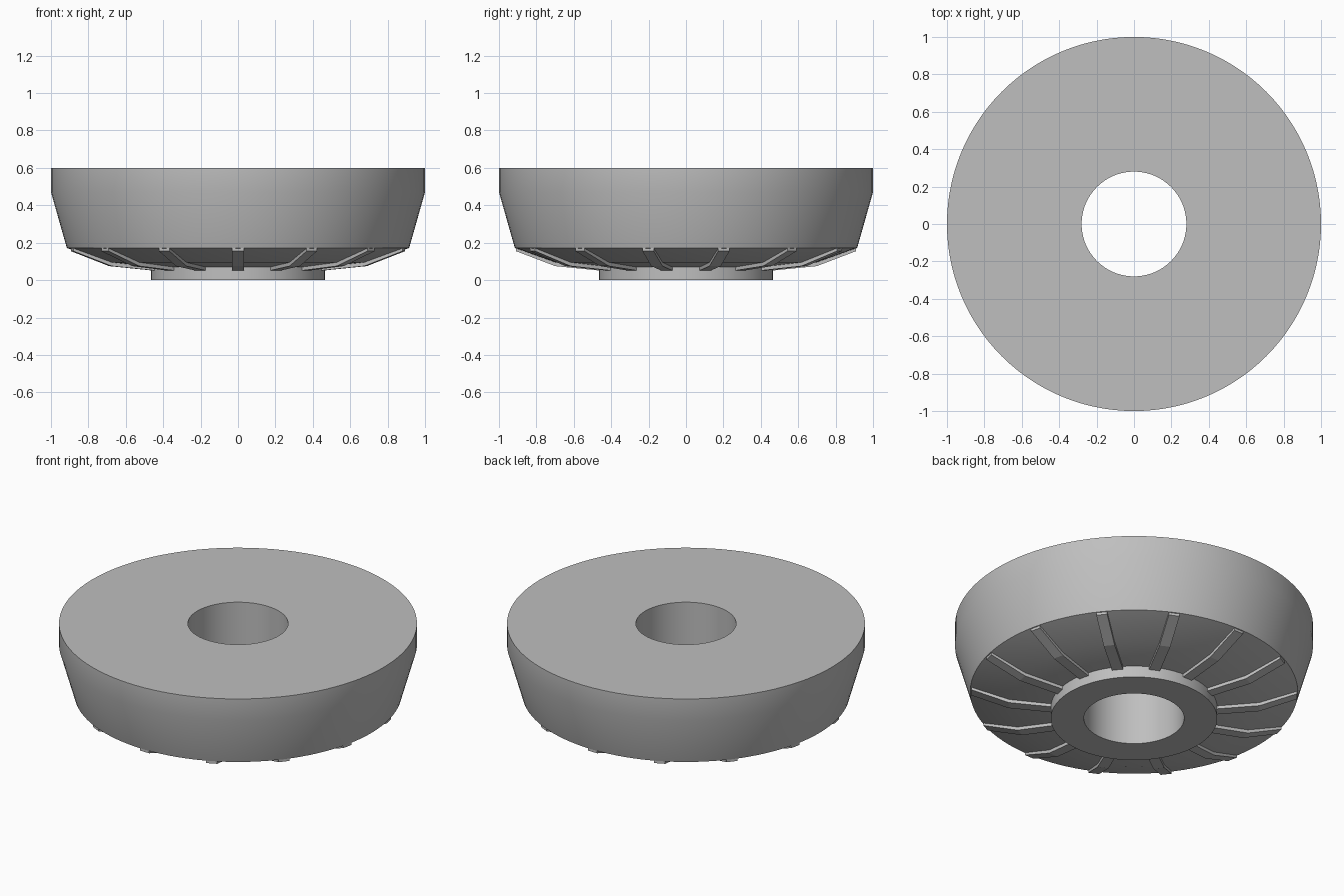
import bpy, bmesh, math
from mathutils import Matrix, Vector

cube = bpy.data.objects.get("Cube")
if cube:
    bpy.data.objects.remove(cube, do_unlink=True)

SEGMENTS = 112
RIBS = 14

grey = bpy.data.materials.new("plain grey")
grey.use_nodes = True
grey.diffuse_color = (0.52, 0.52, 0.52, 1)
grey.node_tree.nodes["Principled BSDF"].inputs["Base Color"].default_value = grey.diffuse_color


def make_object(name, bm, smooth_angle):
    bmesh.ops.recalc_face_normals(bm, faces=bm.faces)
    mesh = bpy.data.meshes.new(name)
    bm.to_mesh(mesh)
    bm.free()
    mesh.materials.append(grey)
    obj = bpy.data.objects.new(name, mesh)
    bpy.context.collection.objects.link(obj)
    bpy.ops.object.select_all(action="DESELECT")
    obj.select_set(True)
    bpy.context.view_layer.objects.active = obj
    if smooth_angle:
        bpy.ops.object.shade_smooth_by_angle(angle=math.radians(smooth_angle))
    return obj


# Wheel body: closed profile (radius, height) turned around the z axis
profile = [(0.28, 0), (0.465, 0), (0.465, 0.07), (0.70, 0.095),
           (0.915, 0.172), (1, 0.47), (1, 0.60), (0.28, 0.60)]
bm = bmesh.new()
verts = [bm.verts.new((r, 0, z)) for r, z in profile]
edges = [bm.edges.new((a, b)) for a, b in zip(verts, verts[1:] + verts[:1])]
bmesh.ops.spin(bm, geom=verts + edges, cent=(0, 0, 0), axis=(0, 0, 1),
               angle=math.tau, steps=SEGMENTS)
bmesh.ops.remove_doubles(bm, verts=bm.verts, dist=0.0005)
make_object("wheel_body", bm, 30)

# Raised ribs under the body, bent at the same radius as its underside
rib_profile = [(0.45, 0.05), (0.70, 0.075), (0.91, 0.155),
               (0.91, 0.18), (0.70, 0.11), (0.45, 0.085)]
HALF_WIDTH = 0.031
bm = bmesh.new()
for i in range(RIBS):
    turn = Matrix.Rotation(math.tau * i / RIBS - math.pi / 2, 4, "Z")
    sides = [[bm.verts.new(turn @ Vector((r, y, z))) for r, z in rib_profile]
             for y in (-HALF_WIDTH, HALF_WIDTH)]
    left, right = sides
    bm.faces.new(left)
    bm.faces.new(right)
    for j in range(len(rib_profile)):
        k = (j + 1) % len(rib_profile)
        bm.faces.new((left[j], left[k], right[k], right[j]))
make_object("underside_ribs", bm, 0)
